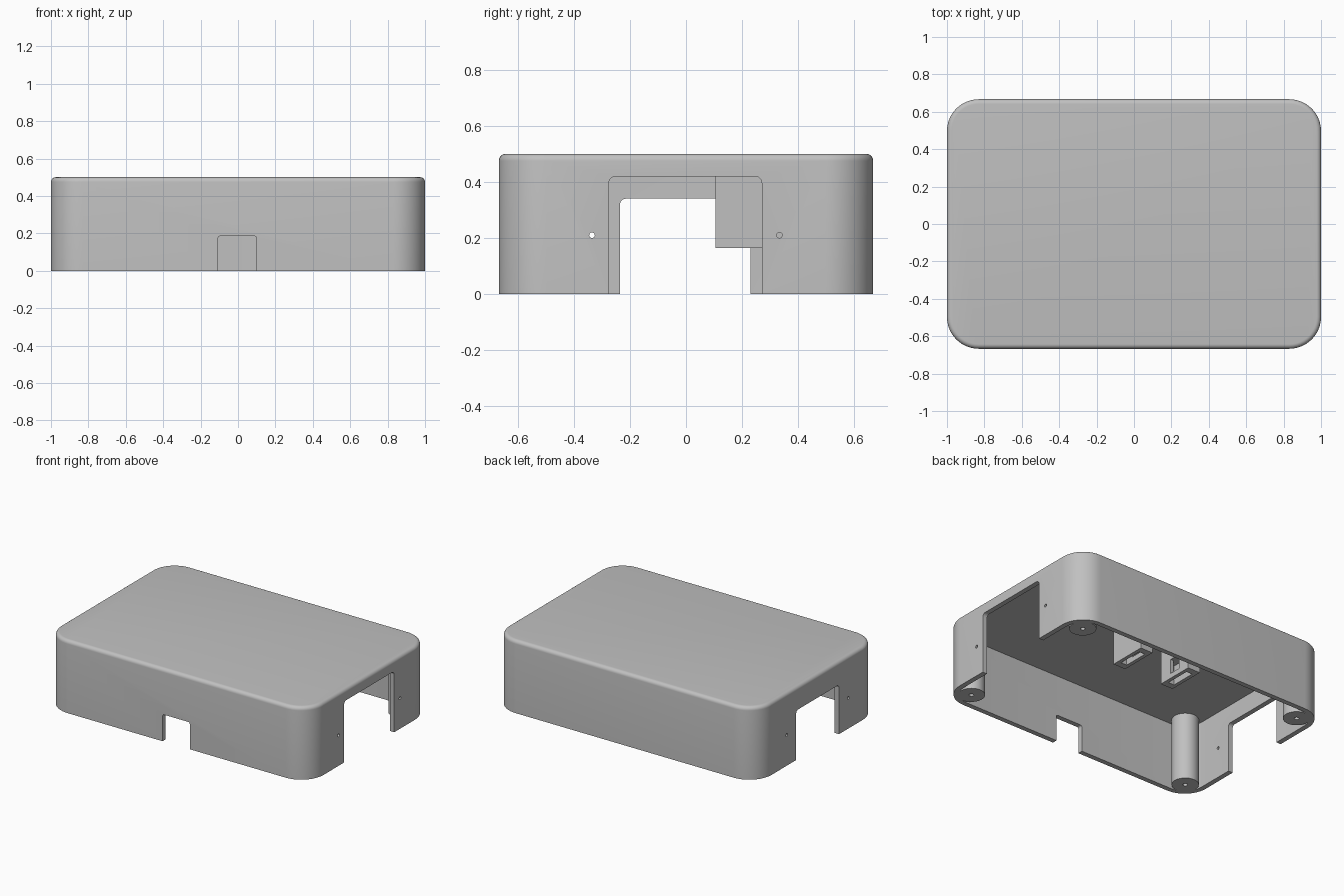
import bpy, bmesh, math
from mathutils import Vector

cube = bpy.data.objects.get("Cube")
if cube:
    bpy.data.objects.remove(cube, do_unlink=True)

GREY = bpy.data.materials.new("plain grey plastic")
GREY.use_nodes = True
colour = (0.53, 0.53, 0.53, 1)
GREY.diffuse_color = colour
GREY.node_tree.nodes["Principled BSDF"].inputs["Base Color"].default_value = colour

HALF_X, HALF_Y, HEIGHT = 1.0, 0.667, 0.5
WALL, CORNER, EDGE = 0.034, 0.17, 0.025


def rounded_rect(u0, u1, v0, v1, r, steps=12):
    """Outline of a rectangle with round corners."""
    if r == 0:
        return [(u0, v0), (u1, v0), (u1, v1), (u0, v1)]
    corners = [(u1 - r, v1 - r), (u0 + r, v1 - r), (u0 + r, v0 + r), (u1 - r, v0 + r)]
    points = []
    for i, (cu, cv) in enumerate(corners):
        for k in range(steps + 1):
            a = math.pi / 2 * (i + k / steps)
            points.append((cu + r * math.cos(a), cv + r * math.sin(a)))
    return points


def circle(u, v, r, steps=32):
    return [(u + r * math.cos(math.tau * k / steps), v + r * math.sin(math.tau * k / steps))
            for k in range(steps)]


def prism(name, outline, axis, lo, hi, top_bevel=0):
    """Extrude an outline along an axis from lo to hi."""
    place = {"x": lambda u, v: (lo, u, v),
             "y": lambda u, v: (u, lo, v),
             "z": lambda u, v: (u, v, lo)}[axis]
    direction = Vector([(hi - lo) * (axis == c) for c in "xyz"])
    bm = bmesh.new()
    face = bm.faces.new([bm.verts.new(place(u, v)) for u, v in outline])
    ext = bmesh.ops.extrude_face_region(bm, geom=[face], use_keep_orig=True)
    new_verts = [g for g in ext["geom"] if isinstance(g, bmesh.types.BMVert)]
    bmesh.ops.translate(bm, verts=new_verts, vec=direction)
    bmesh.ops.recalc_face_normals(bm, faces=bm.faces)
    if top_bevel:
        rim = [e for e in bm.edges if all(abs(w.co.z - hi) < 1e-5 for w in e.verts)]
        bmesh.ops.bevel(bm, geom=rim, offset=top_bevel, segments=6,
                        profile=0.5, affect="EDGES")
    mesh = bpy.data.meshes.new(name)
    bm.to_mesh(mesh)
    bm.free()
    mesh.materials.append(GREY)
    obj = bpy.data.objects.new(name, mesh)
    bpy.context.collection.objects.link(obj)
    return obj


def select_only(obj):
    bpy.ops.object.select_all(action="DESELECT")
    obj.select_set(True)
    bpy.context.view_layer.objects.active = obj


def cut(obj, cutter):
    """Subtract the cutter, then discard it."""
    cutter.hide_render = True
    mod = obj.modifiers.new("cut", "BOOLEAN")
    mod.operation, mod.solver, mod.object = "DIFFERENCE", "EXACT", cutter
    select_only(obj)
    bpy.ops.object.modifier_apply(modifier=mod.name)
    bpy.data.objects.remove(cutter, do_unlink=True)


def smooth(obj):
    select_only(obj)
    bpy.ops.object.shade_smooth_by_angle(angle=math.radians(30))


# Hollow cover, open underneath
shell = prism("cover_shell", rounded_rect(-HALF_X, HALF_X, -HALF_Y, HALF_Y, CORNER),
              "z", 0, HEIGHT, EDGE)
ix, iy = HALF_X - WALL, HALF_Y - WALL
cut(shell, prism("cavity_cutter", rounded_rect(-ix, ix, -iy, iy, CORNER - WALL),
                 "z", -0.2, HEIGHT - WALL))

# Large end openings and the small front cable notch
cut(shell, prism("left_opening_cutter", rounded_rect(-0.275, 0.27, -0.2, 0.42, 0.025),
                 "x", 0.9, 1.1))
cut(shell, prism("right_opening_cutter", rounded_rect(-0.235, 0.23, -0.2, 0.34, 0.02),
                 "x", -1.1, -0.9))
cut(shell, prism("front_notch_cutter", rounded_rect(-0.107, 0.1, -0.2, 0.185, 0.012),
                 "y", -0.8, -0.6))

# Pin holes beside the end openings
for y in (-0.335, 0.333):
    for x in (-1, 1):
        cut(shell, prism("pin_hole_cutter", circle(y, 0.21, 0.01, 16),
                         "x", x - 0.06, x + 0.06))
smooth(shell)

# Screw posts in the corners
for sx, side in ((1, "left"), (-1, "right")):
    for sy, end in ((1, "back"), (-1, "front")):
        px, py = sx * 0.87, sy * 0.54
        post = prism(f"{end}_{side}_screw_post", circle(px, py, 0.085, 48),
                     "z", 0, HEIGHT - WALL / 2)
        cut(post, prism("screw_hole_cutter", circle(px, py, 0.015, 20), "z", -0.1, 0.3))
        smooth(post)

# Pair of slotted brackets hanging from the ceiling
MID, INNER, OUTER = 0.015, 0.145, 0.24
for s, side in ((1, "left"), (-1, "right")):
    def span(a, b):
        return sorted((MID + s * a, MID + s * b))
    bracket = prism(f"{side}_hanging_bracket",
                    rounded_rect(*span(INNER, OUTER), 0.105, 0.37, 0),
                    "z", 0.165, HEIGHT - WALL / 2)
    cut(bracket, prism("slot_cutter", rounded_rect(*span(INNER + 0.025, OUTER - 0.025),
                                                   0.15, 0.325, 0), "z", 0.1, 0.3))
    cut(bracket, prism("window_cutter", rounded_rect(*span(INNER - 0.05, INNER + 0.04),
                                                     0.2, 0.28, 0), "z", 0.2, 0.3))
